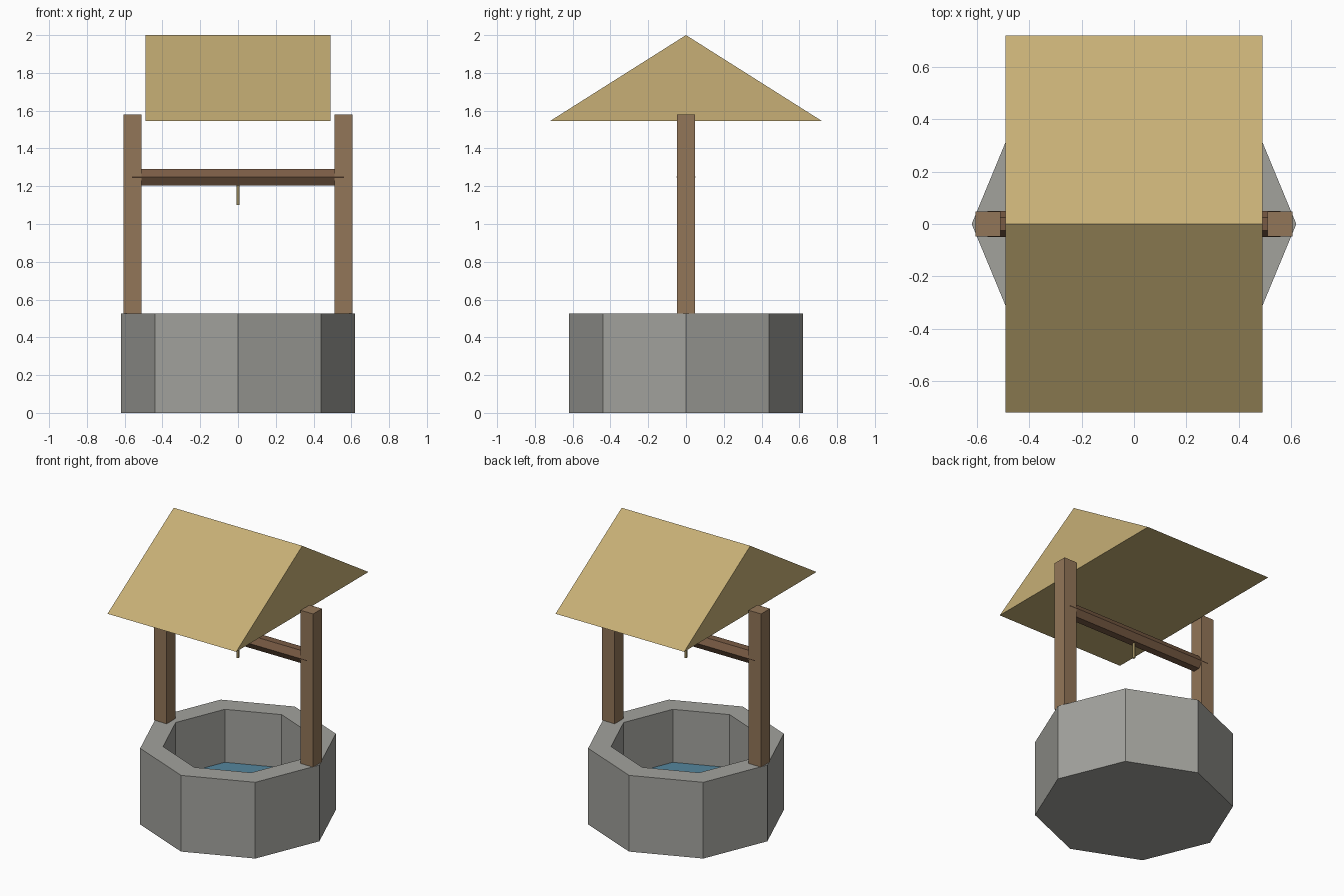
import bpy, bmesh, math

if "Cube" in bpy.data.objects:
    bpy.data.objects.remove(bpy.data.objects["Cube"])


def material(name, rgb):
    m = bpy.data.materials.new(name)
    m.diffuse_color = (*rgb, 1)
    m.use_nodes = True
    m.node_tree.nodes["Principled BSDF"].inputs["Base Color"].default_value = m.diffuse_color
    return m


STONE = material("stone grey", (0.36, 0.36, 0.335))
WOOD = material("post brown", (0.29, 0.18, 0.098))
DARK = material("axle brown", (0.19, 0.105, 0.058))
THATCH = material("straw yellow", (0.57, 0.43, 0.18))
ROPE = material("rope tan", (0.50, 0.39, 0.17))
WATER = material("water blue", (0.09, 0.24, 0.34))


def finish(name, bm, mat):
    bmesh.ops.recalc_face_normals(bm, faces=bm.faces)
    mesh = bpy.data.meshes.new(name)
    bm.to_mesh(mesh)
    bm.free()
    mesh.materials.append(mat)
    ob = bpy.data.objects.new(name, mesh)
    bpy.context.collection.objects.link(ob)
    return ob


def polygon(sides, radius):
    return [(radius * math.cos(2 * math.pi * i / sides),
             radius * math.sin(2 * math.pi * i / sides)) for i in range(sides)]


def loft(name, rings, mat, caps=True):
    """Bridge successive rings of points, closing the first and last."""
    bm = bmesh.new()
    vs = [[bm.verts.new(p) for p in ring] for ring in rings]
    n = len(vs[0])
    for a, b in zip(vs, vs[1:]):
        for i in range(n):
            j = (i + 1) % n
            bm.faces.new((a[i], a[j], b[j], b[i]))
    if caps:
        bm.faces.new(vs[0])
        bm.faces.new(vs[-1])
    return finish(name, bm, mat)


def along_x(name, profile, x0, x1, mat):
    return loft(name, [[(x, y, z) for y, z in profile] for x in (x0, x1)], mat)


def along_z(name, profile, z0, z1, mat):
    return loft(name, [[(x, y, z) for x, y in profile] for z in (z0, z1)], mat)


# Octagonal stone basin with a hollow centre
steps = [(0.62, 0), (0.62, 0.525), (0.475, 0.525), (0.475, 0.1)]
loft("stone_basin", [[(x, y, z) for x, y in polygon(8, r)] for r, z in steps], STONE)

# Water surface
bm = bmesh.new()
bm.faces.new([bm.verts.new((x, y, 0.16)) for x, y in polygon(8, 0.475)])
finish("water", bm, WATER)

# Two square posts on the rim
for side, label in ((-1, "left"), (1, "right")):
    xa, xb = sorted((side * 0.51, side * 0.606))
    along_z(label + "_post", [(xa, -0.048), (xb, -0.048), (xb, 0.048), (xa, 0.048)],
            0.525, 1.58, WOOD)

# Hexagonal axle, running into the posts
along_x("axle", [(y, z + 1.248) for y, z in polygon(6, 0.0505)], -0.56, 0.56, DARK)

# Short rope hanging from the axle
along_z("rope", polygon(6, 0.009), 1.1, 1.23, ROPE)

# Solid gable roof
along_x("roof", [(-0.72, 1.545), (0.72, 1.545), (0, 2.0)], -0.49, 0.49, THATCH)
